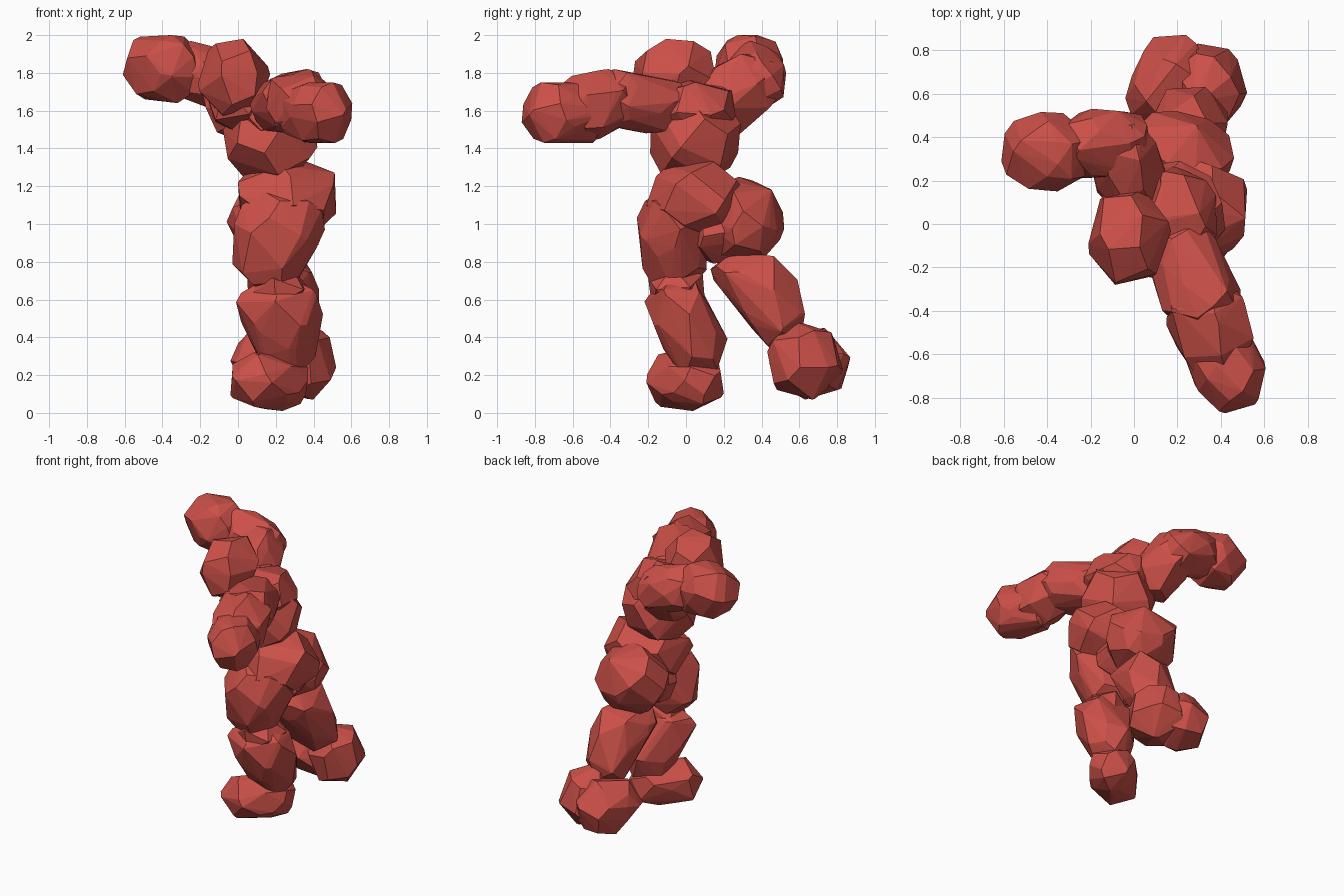
import bpy, bmesh, random
from mathutils import Euler

random.seed(8)
red = bpy.data.materials.new("red")
red.diffuse_color = (0.6, 0.08, 0.065, 1)


def random_turn():
    return Euler([random.uniform(0, 6.28) for _ in range(3)]).to_matrix()


def add_lump(bm, x, y, z, *radii):
    """Uneven point cloud of two turned icosahedra fitted to the half sizes."""
    verts = []
    for _ in range(2):
        ball = bmesh.ops.create_icosphere(bm, subdivisions=1, radius=1)["verts"]
        turn = random_turn()
        for v in ball:
            v.co = turn @ v.co * random.uniform(0.95, 1.05)
        verts += ball
    for axis, centre in enumerate((x, y, z)):
        low = min(v.co[axis] for v in verts)
        high = max(v.co[axis] for v in verts)
        for v in verts:
            t = (v.co[axis] - low) / (high - low) * 2 - 1
            v.co[axis] = centre + t * radii[axis]


def part(name, *lumps):
    """One faceted block: the hull around its lumps (x, y, z, rx, ry, rz)."""
    bm = bmesh.new()
    for lump in lumps:
        add_lump(bm, *lump)
    bmesh.ops.delete(bm, geom=bm.edges[:], context='EDGES_FACES')
    bmesh.ops.convex_hull(bm, input=bm.verts[:])
    bmesh.ops.delete(bm, geom=[v for v in bm.verts if not v.link_faces], context='VERTS')
    bmesh.ops.recalc_face_normals(bm, faces=bm.faces[:])
    mesh = bpy.data.meshes.new(name)
    bm.to_mesh(mesh)
    bm.free()
    mesh.materials.append(red)
    bpy.context.collection.objects.link(bpy.data.objects.new(name, mesh))


# Head and neck
part("head", (-0.02, -0.06, 1.77, 0.19, 0.22, 0.21))
part("neck", (0.00, 0.06, 1.63, 0.17, 0.23, 0.16))

# Torso
part("chest", (0.17, 0.05, 1.45, 0.25, 0.24, 0.25))
part("upper_chest", (0.18, 0.04, 1.60, 0.20, 0.23, 0.16))
part("belly", (0.26, 0.05, 1.14, 0.26, 0.26, 0.22))
part("hips", (0.20, 0.32, 1.04, 0.26, 0.20, 0.21),
     (0.21, 0.30, 0.95, 0.23, 0.20, 0.16))
part("pelvis", (0.20, 0.17, 0.96, 0.20, 0.18, 0.17))

# Arm held out to the side
part("side_shoulder", (-0.01, 0.20, 1.65, 0.16, 0.16, 0.18),
     (-0.05, 0.33, 1.74, 0.15, 0.17, 0.16))
part("side_upper_arm", (-0.06, 0.37, 1.75, 0.14, 0.15, 0.16),
     (-0.22, 0.37, 1.80, 0.15, 0.16, 0.17))
part("side_hand", (-0.42, 0.335, 1.83, 0.19, 0.18, 0.17),
     (-0.34, 0.33, 1.82, 0.14, 0.18, 0.18))

# Arm reaching forward
part("front_upper_arm", (0.23, -0.14, 1.62, 0.17, 0.18, 0.14),
     (0.31, -0.35, 1.66, 0.18, 0.16, 0.16))
part("front_forearm", (0.33, -0.40, 1.66, 0.18, 0.15, 0.16),
     (0.37, -0.53, 1.61, 0.18, 0.18, 0.18))
part("front_hand", (0.39, -0.58, 1.59, 0.17, 0.16, 0.16),
     (0.45, -0.70, 1.59, 0.155, 0.17, 0.16))

# Standing leg
part("front_thigh", (0.22, -0.08, 0.99, 0.24, 0.18, 0.19),
     (0.17, -0.06, 0.80, 0.20, 0.17, 0.15))
part("front_shin", (0.22, -0.05, 0.56, 0.23, 0.17, 0.18),
     (0.25, 0.05, 0.36, 0.16, 0.17, 0.18))
part("front_knee", (0.22, -0.05, 0.65, 0.15, 0.15, 0.12))
part("front_foot", (0.12, -0.06, 0.17, 0.16, 0.15, 0.15),
     (0.23, 0.05, 0.16, 0.14, 0.15, 0.15))

# Trailing leg
part("back_thigh", (0.22, 0.27, 0.74, 0.17, 0.14, 0.11),
     (0.24, 0.41, 0.66, 0.19, 0.18, 0.17),
     (0.26, 0.49, 0.48, 0.17, 0.14, 0.14))
part("back_foot_outer", (0.34, 0.63, 0.28, 0.18, 0.20, 0.21))
part("back_foot_inner", (0.18, 0.68, 0.26, 0.19, 0.19, 0.19),
     (0.13, 0.60, 0.28, 0.17, 0.16, 0.15))
